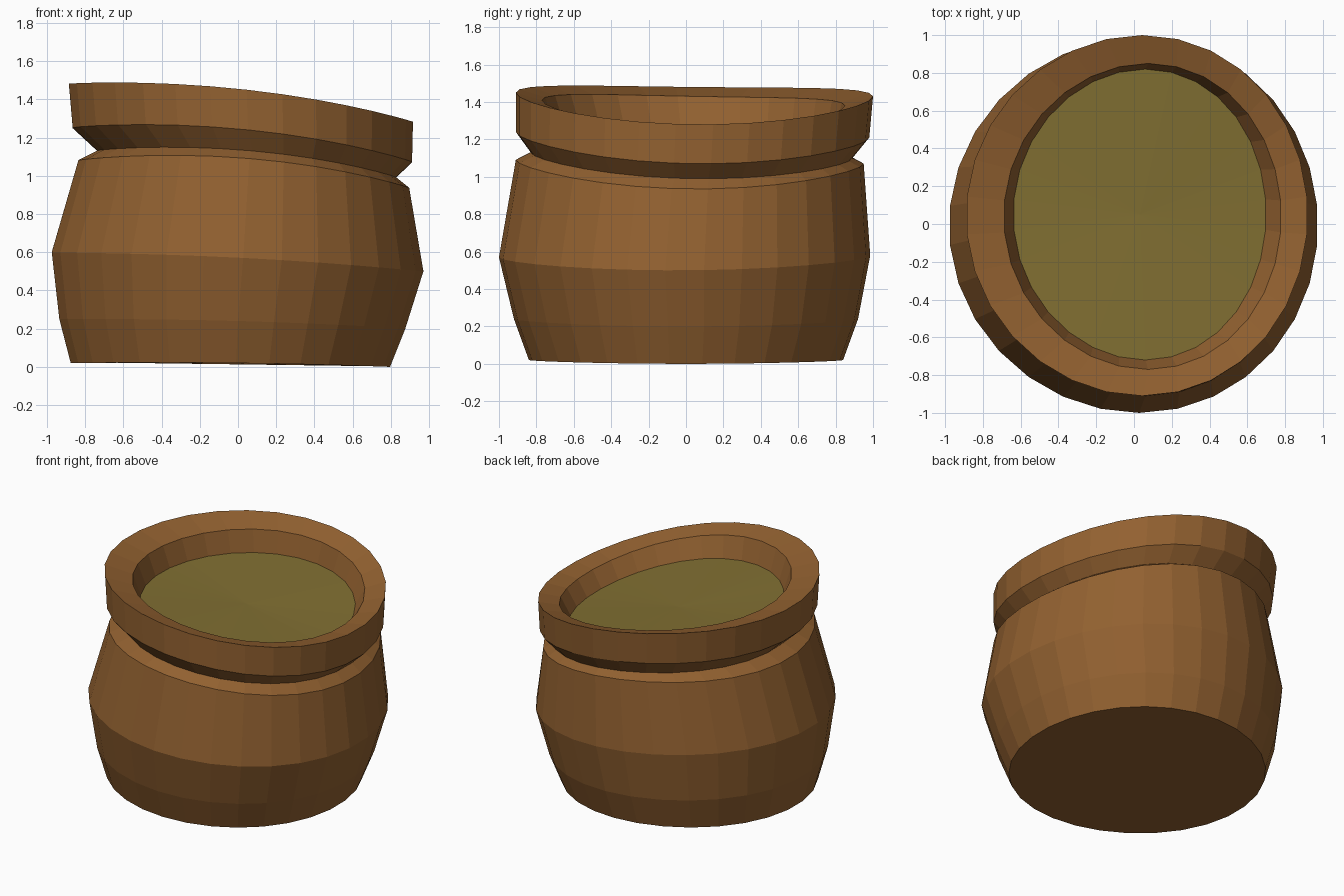
import bpy, bmesh
from math import sin, cos, tau

if "Cube" in bpy.data.objects:
    bpy.data.objects.remove(bpy.data.objects["Cube"])

SIDES = 30

# Ring: x left, x right, y front, y back, then z at left, right, front, back
RINGS = [
    (-0.88, 0.80, -0.84, 0.84, 0.02, 0.00, 0.02, 0.02),   # base
    (-0.94, 0.88, -0.92, 0.92, 0.25, 0.20, 0.24, 0.24),   # lower wall
    (-0.98, 0.975, -1.00, 0.985, 0.60, 0.50, 0.57, 0.58), # belly
    (-0.84, 0.90, -0.91, 0.95, 1.08, 0.935, 1.09, 1.07),  # shoulder
    (-0.74, 0.83, -0.83, 0.89, 1.13, 0.99, 1.13, 1.10),   # neck groove
    (-0.87, 0.915, -0.91, 0.98, 1.25, 1.07, 1.24, 1.21),  # rim underside
    (-0.89, 0.92, -0.91, 1.00, 1.48, 1.28, 1.45, 1.43),   # rim top
    (-0.69, 0.78, -0.77, 0.85, 1.43, 1.26, 1.41, 1.38),   # mouth
    (-0.64, 0.70, -0.72, 0.82, 1.28, 1.15, 1.26, 1.23),   # fill line
]


def ring_points(xl, xr, yf, yb, l, r, f, b):
    """Slightly lopsided oval whose height waves through four quarter heights."""
    pts = []
    for i in range(SIDES):
        a = tau * (i + 0.5) / SIDES
        x = (xl + xr) / 2 + (xr - xl) / 2 * cos(a) + 0.03 * sin(a) ** 2
        y = (yf + yb) / 2 + (yb - yf) / 2 * sin(a)
        z = ((l + r + f + b) / 4 + (r - l) / 2 * cos(a)
             + (b - f) / 2 * sin(a) + (l + r - f - b) / 4 * cos(2 * a))
        pts.append((x, y, max(z, 0)))
    return pts


def finish(bm, name, colour):
    mesh = bpy.data.meshes.new(name)
    bm.to_mesh(mesh)
    bm.free()
    mat = bpy.data.materials.new(name + "_colour")
    mat.diffuse_color = (*colour, 1)
    mat.use_nodes = True
    mat.node_tree.nodes["Principled BSDF"].inputs["Base Color"].default_value = mat.diffuse_color
    mesh.materials.append(mat)
    obj = bpy.data.objects.new(name, mesh)
    bpy.context.collection.objects.link(obj)


# Clay pot: stacked rings with a closed base
bm = bmesh.new()
loops = [[bm.verts.new(p) for p in ring_points(*r)] for r in RINGS]
bm.faces.new(loops[0][::-1])
for low, high in zip(loops, loops[1:]):
    for i in range(SIDES):
        j = (i + 1) % SIDES
        bm.faces.new((low[i], low[j], high[j], high[i]))
finish(bm, "pot", (0.29, 0.12, 0.03))

# Contents: fan filling the mouth at the fill line
bm = bmesh.new()
edge = [bm.verts.new(p) for p in ring_points(*RINGS[-1])]
mid = bm.verts.new((0.03, 0.05, sum(v.co.z for v in edge) / SIDES))
for i in range(SIDES):
    bm.faces.new((edge[i], edge[(i + 1) % SIDES], mid))
finish(bm, "contents", (0.22, 0.16, 0.032))
